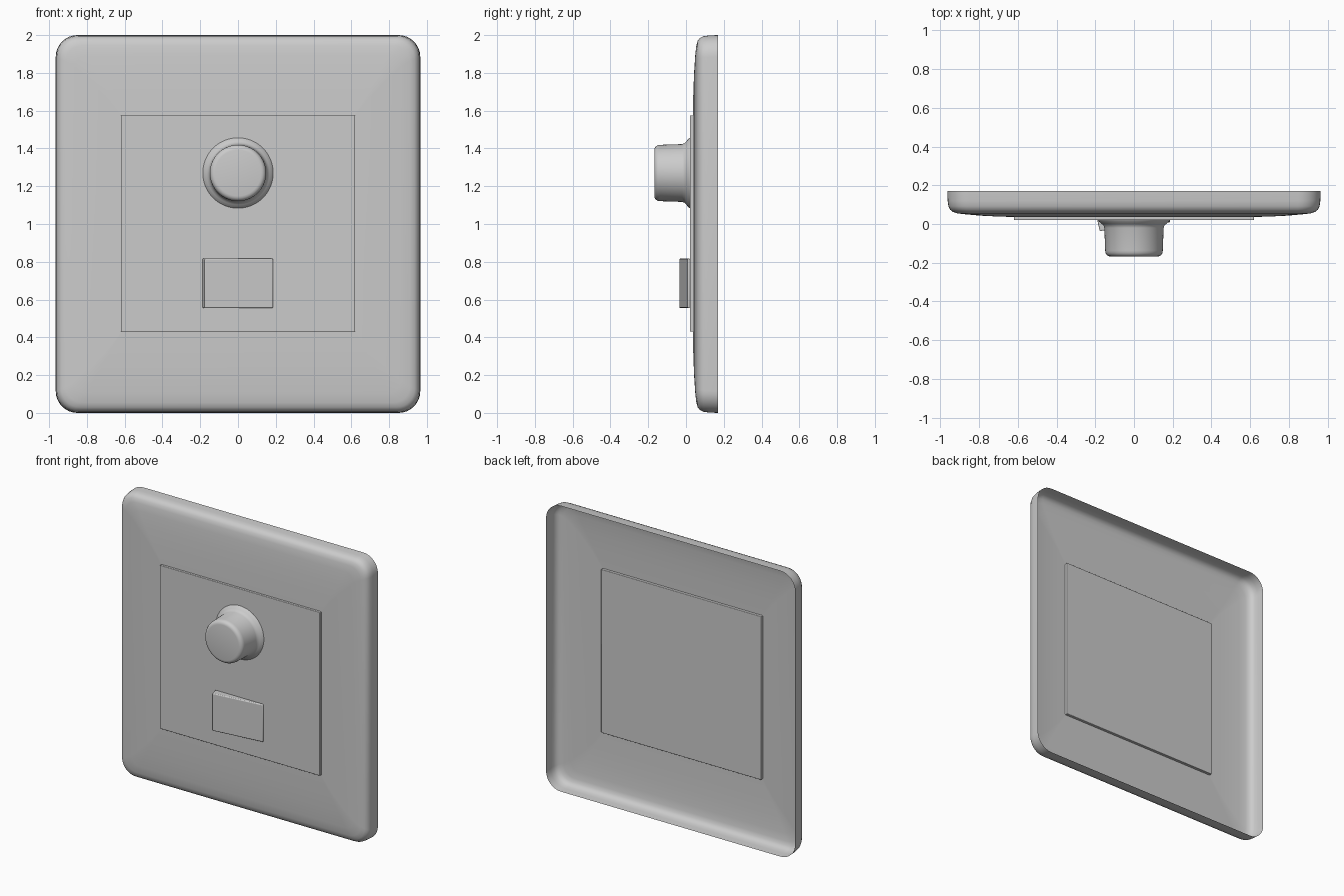
import bpy, bmesh
from math import sin, cos, pi, radians

if "Cube" in bpy.data.objects:
    bpy.data.objects.remove(bpy.data.objects["Cube"])

CZ = 1.0


def finish(name, bm, angle=35, bevel=0.0, segments=3):
    bmesh.ops.remove_doubles(bm, verts=bm.verts, dist=1e-5)
    mesh = bpy.data.meshes.new(name)
    bm.to_mesh(mesh)
    bm.free()
    ob = bpy.data.objects.new(name, mesh)
    bpy.context.collection.objects.link(ob)
    if bevel:
        mod = ob.modifiers.new("soft_edges", 'BEVEL')
        mod.width = bevel
        mod.segments = segments
    bpy.ops.object.select_all(action='DESELECT')
    ob.select_set(True)
    bpy.context.view_layer.objects.active = ob
    bpy.ops.object.shade_smooth_by_angle(angle=radians(angle))
    return ob


def rounded_loop(hx, hz, r, y, n=8):
    pts = []
    for q, (sx, sz) in enumerate([(1, 1), (-1, 1), (-1, -1), (1, -1)]):
        for i in range(n + 1):
            a = (q + i / n) * pi / 2
            pts.append((sx * (hx - r) + r * cos(a), y, CZ + sz * (hz - r) + r * sin(a)))
    return pts


def skin(bm, loops):
    rings = [[bm.verts.new(p) for p in loop] for loop in loops]
    for a, b in zip(rings, rings[1:]):
        for i in range(len(a)):
            j = (i + 1) % len(a)
            bm.faces.new((a[i], a[j], b[j], b[i]))
    return rings


def prism(name, outline, z0, z1, bevel):
    """Extrude an xy outline (counter-clockwise) from z0 to z1."""
    bm = bmesh.new()
    rings = skin(bm, [[(x, y, z) for x, y in outline] for z in (z0, z1)])
    bm.faces.new(rings[0][::-1])
    bm.faces.new(rings[1])
    return finish(name, bm, bevel=bevel)


# Wall plate: open-backed shell, rounded rim easing into a shallow domed face
# (half width, half height, corner radius, y)
sections = [
    (0.965, 1.0, 0.115, 0.17), (0.963, 0.998, 0.115, 0.12),
    (0.959, 0.994, 0.112, 0.092), (0.950, 0.985, 0.106, 0.074),
    (0.935, 0.970, 0.098, 0.062), (0.910, 0.945, 0.085, 0.0545),
    (0.860, 0.895, 0.065, 0.049), (0.790, 0.805, 0.04, 0.043),
    (0.700, 0.690, 0.015, 0.0385), (0.610, 0.563, 0.002, 0.036),
]
bm = bmesh.new()
skin(bm, [rounded_loop(*s) for s in sections])
finish("wall_plate", bm, angle=40)

# Square centre panel, standing slightly proud on both sides of the shell
prism("centre_panel", [(-0.62, 0.02), (0.62, 0.02), (0.62, 0.055), (-0.62, 0.055)],
      0.43, 1.575, 0.004)

# Rotary knob with flared collar (radius, y)
profile = [(0.187, 0.021), (0.183, 0.014), (0.168, 0.002), (0.158, -0.007),
           (0.153, -0.02), (0.149, -0.138), (0.147, -0.15), (0.141, -0.16),
           (0.132, -0.166), (0.122, -0.168)]
bm = bmesh.new()
N = 64
rings = skin(bm, [[(r * cos(2 * pi * i / N), y, 1.27 + r * sin(2 * pi * i / N))
                   for i in range(N)] for r, y in profile])
bm.faces.new(rings[-1])
finish("dimmer_knob", bm)

# Rocker button, pressed in on its right side
prism("rocker_button", [(-0.19, 0.022), (-0.177, -0.036), (0.186, 0.008), (0.186, 0.022)],
      0.555, 0.817, 0.006)
